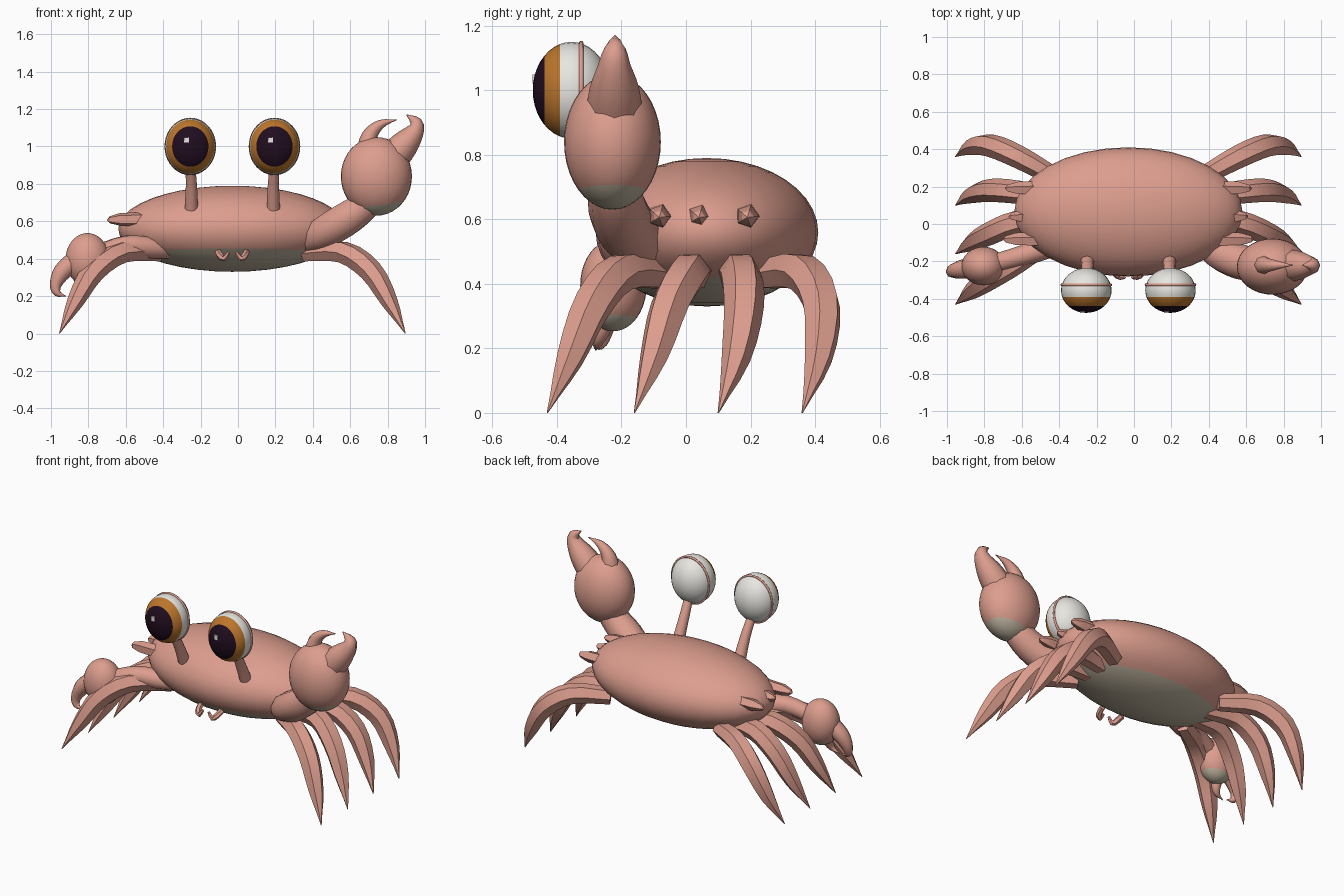
import bpy, bmesh, math
from mathutils import Vector, Matrix

if "Cube" in bpy.data.objects:
    bpy.data.objects.remove(bpy.data.objects["Cube"], do_unlink=True)

MID = -0.03  # x of the body's plane of symmetry


def material(name, rgb):
    m = bpy.data.materials.new(name)
    m.use_nodes = True
    color = (*rgb, 1)
    m.diffuse_color = color
    bsdf = next(n for n in m.node_tree.nodes if n.type == 'BSDF_PRINCIPLED')
    bsdf.inputs["Base Color"].default_value = color
    return m


PINK = material("shell pink", (0.72, 0.34, 0.27))
BELLY = material("belly beige", (0.53, 0.46, 0.35))
WHITE = material("eye white", (0.8, 0.79, 0.75))
AMBER = material("iris amber", (0.5, 0.18, 0.025))
DARK = material("pupil dark", (0.015, 0.004, 0.014))


def finish(bm, name, mats, angle=45):
    bmesh.ops.recalc_face_normals(bm, faces=bm.faces)
    mesh = bpy.data.meshes.new(name)
    bm.to_mesh(mesh)
    bm.free()
    for m in mats:
        mesh.materials.append(m)
    ob = bpy.data.objects.new(name, mesh)
    bpy.context.collection.objects.link(ob)
    bpy.ops.object.select_all(action='DESELECT')
    ob.select_set(True)
    bpy.context.view_layer.objects.active = ob
    bpy.ops.object.shade_smooth_by_angle(angle=math.radians(angle))
    return ob


def ellipsoid(name, center, radii, mats, cuts=(), tilt=None):
    """Sphere scaled to radii; each cut (point, normal) recolours the far side."""
    bm = bmesh.new()
    bmesh.ops.create_uvsphere(bm, u_segments=32, v_segments=20, radius=1)
    if tilt:
        bmesh.ops.rotate(bm, verts=bm.verts, matrix=tilt)
    bmesh.ops.scale(bm, verts=bm.verts, vec=radii)
    bmesh.ops.translate(bm, verts=bm.verts, vec=center)
    for index, (point, normal) in enumerate(cuts, 1):
        point, normal = Vector(point), Vector(normal)
        bmesh.ops.bisect_plane(bm, geom=bm.verts[:] + bm.edges[:] + bm.faces[:],
                               plane_co=point, plane_no=normal, dist=1e-5)
        for f in bm.faces:
            if (f.calc_center_median() - point).dot(normal) > 0:
                f.material_index = index
    return finish(bm, name, mats, 60)


def spline(keys, steps):
    """Catmull-Rom through (x, y, z, radius) keys."""
    p = [Vector(k) for k in keys]
    p = [2 * p[0] - p[1]] + p + [2 * p[-1] - p[-2]]
    out = []
    for a, b, c, d in zip(p, p[1:], p[2:], p[3:]):
        for s in range(steps):
            t = s / steps
            out.append(0.5 * (2 * b + (c - a) * t + (2 * a - 5 * b + 4 * c - d) * t * t
                              + (3 * b - a - 3 * c + d) * t ** 3))
    return out + [p[-2]]


def tube(name, keys, sides=8, steps=3, mirror=False, angle=50):
    """Tapered limb swept along a smooth path."""
    if mirror:
        keys = [(2 * MID - x, y, z, r) for x, y, z, r in keys]
    path = spline(keys, steps)
    pts = [q.xyz for q in path]
    bm = bmesh.new()
    rings, up = [], Vector((0, 1, 0))
    for i, q in enumerate(path):
        axis = (pts[min(i + 1, len(pts) - 1)] - pts[max(i - 1, 0)]).normalized()
        up = (up - axis * up.dot(axis)).normalized()
        side = axis.cross(up)
        r = max(q.w, 0.002)
        rings.append([bm.verts.new(pts[i] + r * (up * math.cos(a) + side * math.sin(a)))
                      for a in (math.tau * k / sides for k in range(sides))])
    for lo, hi in zip(rings, rings[1:]):
        for k in range(sides):
            n = (k + 1) % sides
            bm.faces.new((lo[k], lo[n], hi[n], hi[k]))
    bm.faces.new(rings[0])
    bm.faces.new(rings[-1])
    return finish(bm, name, [PINK], angle)


# Body with a pale underside
ellipsoid("body", (MID, 0.065, 0.56), (0.61, 0.345, 0.23), [PINK, BELLY],
          [((0, 0, 0.431), (0, -0.1, -1))])

# Walking legs: shared x, z and radius profile, own y positions
profile = [(0.36, 0.43, 0.05), (0.56, 0.435, 0.062), (0.71, 0.335, 0.062),
           (0.81, 0.17, 0.045), (0.895, 0, 0)]
leg_rows = {
    "front": (-0.07, -0.2, -0.29, -0.36, -0.43),
    "mid_front": (0.03, 0.01, -0.05, -0.1, -0.16),
    "mid_back": (0.14, 0.17, 0.18, 0.155, 0.1),
    "back": (0.25, 0.36, 0.42, 0.41, 0.36),
}
for row, ys in leg_rows.items():
    keys = [(x, y, z, r) for (x, z, r), y in zip(profile, ys)]
    for side, flip in (("left", False), ("right", True)):
        tube(f"{row}_leg_{side}", keys, sides=6, mirror=flip, angle=40)

# Shell spikes on both flanks
for row, y, tip in (("front", -0.083, 0.64), ("middle", 0.04, 0.61), ("back", 0.19, 0.63)):
    keys = [(0.45, y, 0.61, 0.04), (tip - 0.07, y, 0.61, 0.036),
            (tip - 0.015, y, 0.608, 0.02), (tip, y, 0.606, 0)]
    for side, flip in (("left", False), ("right", True)):
        tube(f"{row}_spike_{side}", keys, sides=5, steps=1, mirror=flip, angle=30)

# Mouthparts
for side, flip in (("left", False), ("right", True)):
    tube(f"mouthpart_{side}", [(0.045, -0.23, 0.435, 0.018), (0.035, -0.27, 0.415, 0.018),
                               (0.015, -0.285, 0.4, 0.015), (-0.01, -0.285, 0.435, 0.008)],
         sides=6, steps=2, mirror=flip)

# Eyes on stalks
lay_down = Matrix.Rotation(math.radians(90), 3, 'X')
for side, x in (("left", 0.195), ("right", -0.255)):
    eye = Vector((x, -0.355, 1.0))
    inward = 0.006 if x < 0 else -0.006
    tube(f"eye_stalk_{side}", [(x + inward, -0.195, 0.67, 0.036),
                               (x + inward, -0.25, 0.79, 0.03),
                               (x, -0.31, 0.9, 0.026)], sides=12, steps=2)
    ellipsoid(f"eye_{side}", eye, (0.135, 0.12, 0.15), [WHITE, AMBER, DARK],
              [((0, -0.39, 0), (0, -1, 0)), ((0, -0.438, 0), (0, -1, 0))], lay_down)

    # Thin eyelid rim round the eyeball
    bpy.ops.mesh.primitive_torus_add(major_segments=40, minor_segments=8, major_radius=1,
                                     minor_radius=0.045, location=(x, -0.325, 1.0),
                                     rotation=(math.pi / 2, 0, 0))
    rim = bpy.context.object
    rim.name = f"eyelid_rim_{side}"
    rim.scale = (0.132, 0.147, 0.16)
    rim.data.materials.append(PINK)
    bpy.ops.object.shade_smooth_by_angle(angle=math.radians(60))

    # Glint plate
    bpy.ops.mesh.primitive_cube_add(size=1, location=(x - 0.021, -0.471, 1.035))
    glint = bpy.context.object
    glint.name = f"eye_glint_{side}"
    glint.scale = (0.026, 0.009, 0.028)
    glint.data.materials.append(WHITE)

# Large raised left claw
tube("left_claw_arm", [(0.34, -0.09, 0.47, 0.04), (0.44, -0.15, 0.53, 0.085),
                       (0.56, -0.2, 0.6, 0.095), (0.67, -0.22, 0.68, 0.085),
                       (0.73, -0.225, 0.78, 0.08)], sides=10)
ellipsoid("left_claw_palm", (0.74, -0.228, 0.84), (0.19, 0.15, 0.21), [PINK, BELLY],
          [((0.74, 0, 0.685), (0.15, 0, -1))])
tube("left_claw_thumb", [(0.69, -0.22, 0.97, 0.06), (0.705, -0.22, 1.06, 0.042),
                         (0.765, -0.22, 1.12, 0.024), (0.85, -0.22, 1.143, 0)], sides=8)
tube("left_claw_finger", [(0.81, -0.222, 0.92, 0.09), (0.89, -0.222, 1.01, 0.076),
                          (0.945, -0.222, 1.08, 0.05), (0.95, -0.22, 1.13, 0.033),
                          (0.9, -0.22, 1.17, 0)], sides=8)

# Small lowered right claw
tube("right_claw_arm", [(-0.36, -0.08, 0.45, 0.05), (-0.48, -0.13, 0.46, 0.06),
                        (-0.6, -0.17, 0.47, 0.055), (-0.74, -0.21, 0.43, 0.05)], sides=10)
ellipsoid("right_claw_palm", (-0.805, -0.225, 0.395), (0.117, 0.103, 0.142), [PINK, BELLY],
          [((-0.805, 0, 0.295), (0.1, 0, -1))])
tube("right_claw_finger", [(-0.87, -0.235, 0.39, 0.055), (-0.94, -0.245, 0.33, 0.048),
                           (-0.975, -0.255, 0.26, 0.032), (-0.965, -0.265, 0.215, 0.02),
                           (-0.92, -0.27, 0.2, 0)], sides=8)
tube("right_claw_thumb", [(-0.83, -0.25, 0.31, 0.04), (-0.835, -0.265, 0.25, 0.028),
                          (-0.855, -0.275, 0.215, 0.016), (-0.9, -0.28, 0.195, 0)], sides=8)
